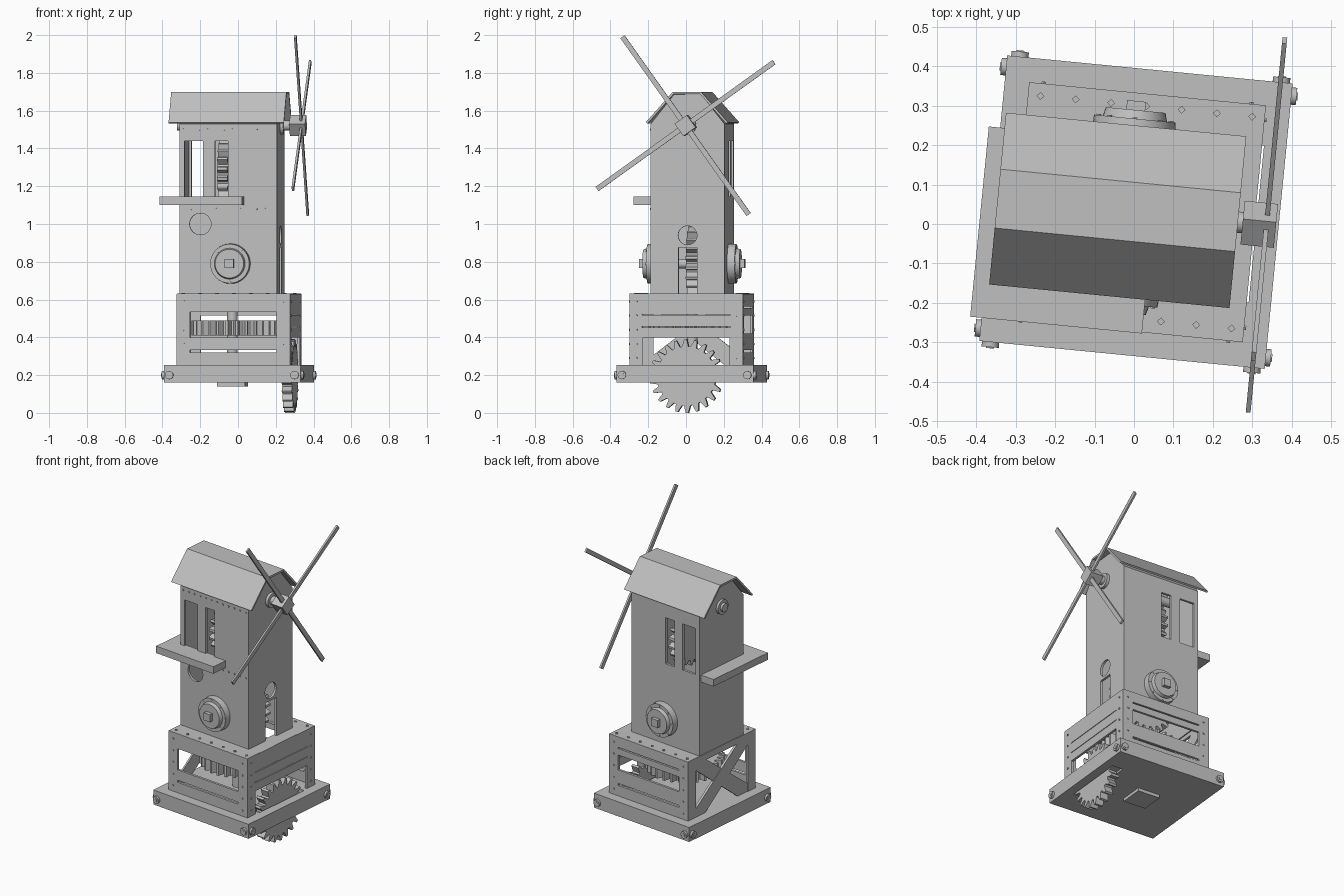
import bpy, bmesh, math
from mathutils import Matrix, Vector

if "Cube" in bpy.data.objects:
    bpy.data.objects.remove(bpy.data.objects["Cube"], do_unlink=True)

grey = bpy.data.materials.new("plain_grey")
grey.use_nodes = True
grey.diffuse_color = (0.53, 0.53, 0.53, 1)
grey.node_tree.nodes["Principled BSDF"].inputs["Base Color"].default_value = (0.53, 0.53, 0.53, 1)

# the whole mill is turned slightly about the vertical
PLACE = Matrix.Translation((0.005, 0.03, 0)) @ Matrix.Rotation(math.radians(-5.6), 4, 'Z')
parts = []


def box(bm, lo, hi):
    lo, hi = Vector(lo), Vector(hi)
    m = Matrix.Translation((lo + hi) / 2) @ Matrix.Diagonal((*(hi - lo), 1))
    bmesh.ops.create_cube(bm, size=1, matrix=m)


def prism(bm, pts, axis, a, b):
    """Extrude a closed outline along an axis from a to b."""
    put = {'x': lambda p, t: (t, *p), 'y': lambda p, t: (p[0], t, p[1]), 'z': lambda p, t: (*p, t)}[axis]
    face = bm.faces.new([bm.verts.new(put(p, a)) for p in pts])
    ext = bmesh.ops.extrude_face_region(bm, geom=[face])["geom"]
    shift = Vector(put((0, 0), b - a))
    bmesh.ops.translate(bm, verts=[v for v in ext if isinstance(v, bmesh.types.BMVert)], vec=shift)


def cyl(bm, start, end, r1, r2=None, seg=32):
    start, end = Vector(start), Vector(end)
    d = end - start
    m = Matrix.Translation((start + end) / 2) @ d.to_track_quat('Z', 'Y').to_matrix().to_4x4()
    bmesh.ops.create_cone(bm, cap_ends=True, segments=seg, radius1=r1,
                          radius2=r1 if r2 is None else r2, depth=d.length, matrix=m)


def gear(bm, c, r, depth, teeth, axis, a, b):
    pts = []
    for i in range(teeth):
        for f, rad in ((0, r - depth), (0.25, r - depth), (0.45, r), (0.7, r)):
            t = (i + f) / teeth * math.tau
            pts.append((c[0] + rad * math.cos(t), c[1] + rad * math.sin(t)))
    prism(bm, pts, axis, a, b)


def finish(name, bm):
    bmesh.ops.recalc_face_normals(bm, faces=bm.faces)
    me = bpy.data.meshes.new(name)
    bm.to_mesh(me)
    bm.free()
    me.materials.append(grey)
    ob = bpy.data.objects.new(name, me)
    bpy.context.scene.collection.objects.link(ob)
    parts.append(ob)
    return ob


def make(name, fn, *args):
    bm = bmesh.new()
    fn(bm, *args)
    return finish(name, bm)


def cut(ob, fn, *args):
    tool = make("cutter", fn, *args)
    parts.remove(tool)
    mod = ob.modifiers.new("cut", 'BOOLEAN')
    mod.operation, mod.solver, mod.object = 'DIFFERENCE', 'EXACT', tool
    bpy.context.view_layer.objects.active = ob
    bpy.ops.object.modifier_apply(modifier=mod.name)
    bpy.data.objects.remove(tool, do_unlink=True)


# base slab with a slot for the big wheel, and the plate beneath
base = make("base", box, (-.364, -.364, .16), (.364, .364, .253))
cut(base, box, (.235, -.2, .1), (.307, .2, .3))
make("bottom_plate", box, (-.11, -.075, .14), (.04, .075, .165))

# corner bolts on the base
bm = bmesh.new()
for side in range(4):
    rot = Matrix.Rotation(side * math.pi / 2, 3, 'Z')
    for x in (-.335, .332):
        for r, d, seg in ((.022, .013, 24), (.012, .016, 6)):
            cyl(bm, rot @ Vector((x, -.36, .2)), rot @ Vector((x, -.364 - d, .2)), r, seg=seg)
finish("base_bolts", bm)

# crate walls
W, T = .302, .015
front = make("crate_front", box, (-W, -W, .25), (W, T - W, .63))
back = make("crate_back", box, (-W, W - T, .25), (W, W, .63))
right = make("crate_right", box, (W - T, T - W, .25), (W, W - T, .63))
for z0, z1 in ((.40, .535), (.32, .333)):
    cut(front, box, (-.232, -.4, z0), (.23, -.2, z1))
for z0, z1 in ((.42, .515), (.32, .333), (.556, .564)):
    cut(back, box, (-.232, .2, z0), (.232, .4, z1))
cut(right, box, (.2, -.23, .2), (.4, .23, .40))
for z in (.455, .52):
    cut(right, box, (.2, -.235, z - .002), (.4, .235, z + .002))

# open left side of the crate: frame and crossed braces
bm = bmesh.new()
for y in (-W + T, W - T - .055):
    box(bm, (-W, y, .25), (T - W, y + .055, .63))
box(bm, (-W, -.232, .59), (T - W, .232, .63))
for s in (-1, 1):
    prism(bm, [(-.24 * s, .25), (-.15 * s, .25), (.24 * s, .56), (.24 * s, .6), (.15 * s, .6), (-.24 * s, .3)],
          'x', -W + .002 * s + .002, T - W)
finish("crate_left_brace", bm)

deck = make("crate_top", box, (-W + .001, -W + .001, .615), (W - .001, W - .001, .631))
cut(deck, box, (-.28, -.18, .5), (.2, .18, .7))

# tower shell
X0, X1, Y = -.298, .222, .196
tower = make("tower", prism, [(-Y, .63), (Y, .63), (Y, 1.53), (.073, 1.685), (-.073, 1.685), (-Y, 1.53)], 'x', X0, X1)
Yi = Y - T
cut(tower, prism, [(-Yi, .6), (Yi, .6), (Yi, 1.52), (.066, 1.668), (-.066, 1.668), (-Yi, 1.52)], 'x', X0 + T, X1 - T)
cut(tower, box, (-.27, -.3, 1.145), (-.171, .3, 1.44))     # doors
cut(tower, box, (-.108, -.3, 1.145), (-.04, .3, 1.44))     # narrow windows
cut(tower, box, (.2, -.048, .6), (.3, .05, .875))          # side door
cut(tower, cyl, (.19, 0, .94), (.3, 0, .94), .05)          # side porthole
cut(tower, cyl, (-.186, -.3, 1.0), (-.186, -.1, 1.0), .057)  # front porthole

# roof plate
roof = [(-.219, 1.538), (-.075, 1.70), (.075, 1.70), (.219, 1.538)]
inner = [(.209, 1.532), (.07, 1.688), (-.07, 1.688), (-.209, 1.532)]
make("roof", prism, roof + inner, 'x', -.353, .26)

# balcony wrapping the front left corner
make("balcony", prism, [(-.393, -.305), (.045, -.305), (.045, -Y), (X0, -Y), (X0, .18), (-.393, .18)], 'z', 1.10, 1.145)

# round bearings front and back with square pegs
HX, HZ = -.026, .79
for s, name in ((-1, "front_bearing"), (1, "back_bearing")):
    bm = bmesh.new()
    at = lambda d, x=HX, z=HZ: (x, s * (Y + d), z)
    cyl(bm, at(-.01), at(.04), .107, .104)
    cyl(bm, at(.04), at(.062), .082, .076)
    for i in range(8):
        a = i * math.tau / 8
        x, z = HX + .092 * math.cos(a), HZ + .092 * math.sin(a)
        cyl(bm, at(.035, x, z), at(.043, x, z), .007, seg=6)
    lo, hi = sorted((s * Y, s * (Y + .085)))
    box(bm, (HX - .024, lo, HZ - .024), (HX + .024, hi, HZ + .024))
    finish(name, bm)
make("cross_axle", cyl, (HX, -Y, HZ), (HX, Y, HZ), .025)

# gear train
make("big_wheel", gear, (0, .195), .195, .038, 22, 'x', .245, .298)
make("flat_gear", gear, (-.02, 0), .23, .035, 28, 'z', .41, .49)
make("upright_shaft", cyl, (-.035, 0, .15), (-.035, 0, .66), .028)
make("cross_gear", gear, (HX, HZ), .21, .035, 24, 'y', -.015, .045)
make("upper_gear", gear, (0, 1.27), .178, .032, 20, 'x', -.1, -.045)

# sail shaft, its left end, hub and four thin arms
SZ = 1.521
bm = bmesh.new()
cyl(bm, (X0 - .03, 0, SZ), (.3, 0, SZ), .027)
cyl(bm, (X0 - .015, 0, SZ), (X0 + .01, 0, SZ), .046)
cyl(bm, (X1 - .01, 0, SZ), (X1 + .018, 0, SZ), .046)
finish("sail_shaft", bm)
for i in range(4):
    bm = bmesh.new()
    box(bm, (.327, 0, -.0135), (.339, .578, .0135))
    if i == 0:
        box(bm, (.272, -.04, -.04), (.357, .04, .04))
    spin = Matrix.Rotation(math.radians(35.5 + 90 * i), 4, 'X')
    bmesh.ops.transform(bm, matrix=Matrix.Translation((0, 0, SZ)) @ spin, verts=bm.verts)
    finish("sail_hub_and_arm" if i == 0 else f"sail_arm_{i}", bm)

# small screws on the deck, crate corners and tower front
bm = bmesh.new()


def screw(p, n, r=.009, seg=6):
    p, n = Vector(p), Vector(n)
    cyl(bm, p - n * .004, p + n * .005, r, seg=seg)


for i in range(7):
    for y in (-.27, .27):
        screw((-.27 + .09 * i, y, .631), (0, 0, 1), .01, 4)
for i in range(5):
    z = .29 + .075 * i
    for s in (-1, 1):
        screw((s * .265, -W, z), (0, -1, 0), .006)
        screw((s * .265, W, z), (0, 1, 0), .006)
        screw((W, s * .265, z), (1, 0, 0), .006)
for i in range(12):
    for z in (1.08, 1.5):
        screw((-.28 + .0435 * i, -Y, z), (0, -1, 0), .006)
finish("screws", bm)

# place everything and shade
bpy.ops.object.select_all(action='DESELECT')
for ob in parts:
    ob.matrix_world = PLACE
    ob.select_set(True)
bpy.context.view_layer.objects.active = parts[0]
bpy.ops.object.shade_smooth_by_angle(angle=math.radians(30))
